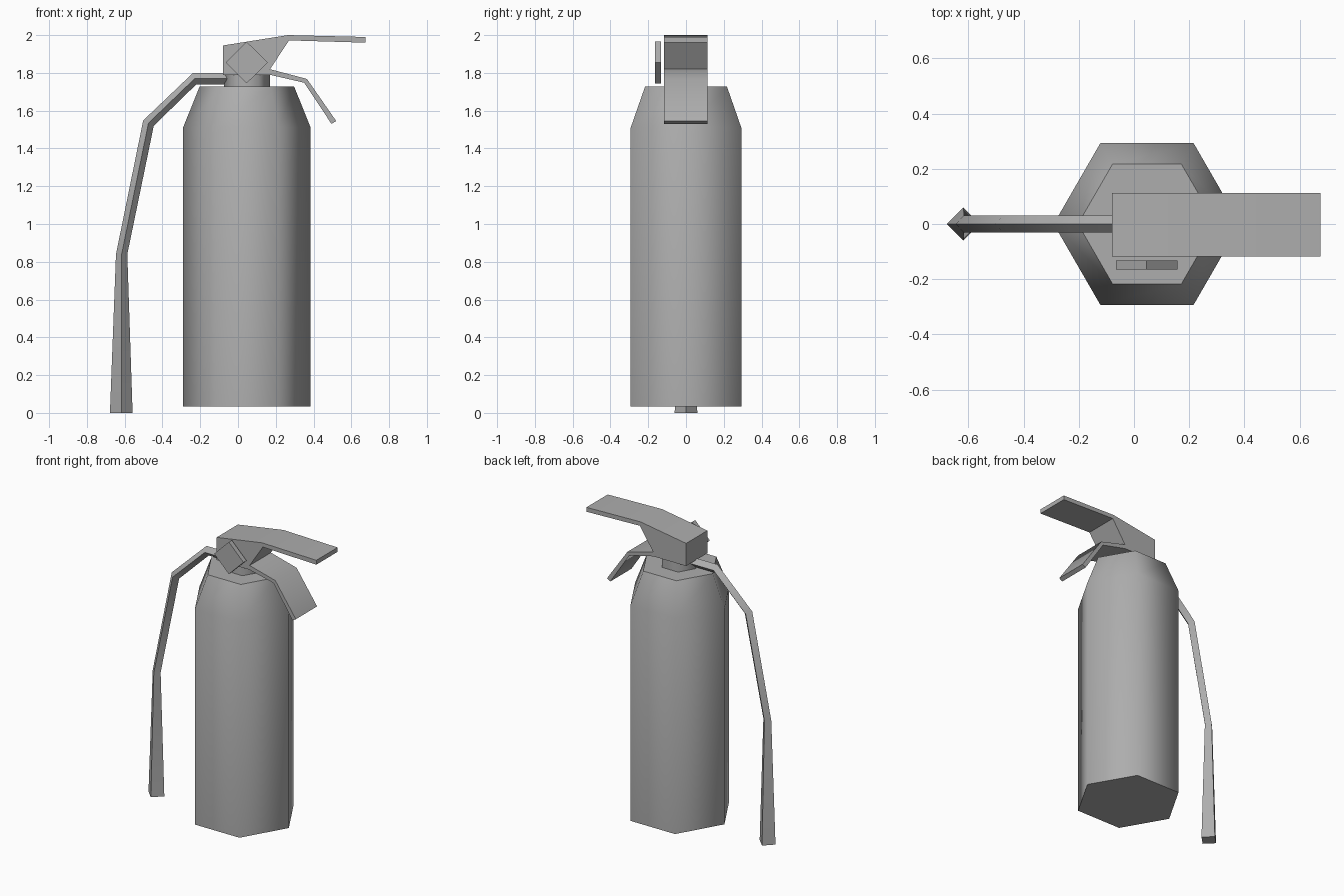
import bpy, bmesh
from math import cos, sin, pi, radians

if "Cube" in bpy.data.objects:
    bpy.data.objects.remove(bpy.data.objects["Cube"])

# Mid-grey paint shared by every part
grey = bpy.data.materials.new("mid_grey")
grey.diffuse_color = (0.42, 0.42, 0.42, 1)
grey.use_nodes = True
grey.node_tree.nodes["Principled BSDF"].inputs["Base Color"].default_value = grey.diffuse_color


def finish(name, bm, smooth=None):
    bmesh.ops.recalc_face_normals(bm, faces=bm.faces)
    mesh = bpy.data.meshes.new(name)
    bm.to_mesh(mesh)
    bm.free()
    mesh.materials.append(grey)
    ob = bpy.data.objects.new(name, mesh)
    bpy.context.collection.objects.link(ob)
    if smooth:
        bpy.ops.object.select_all(action='DESELECT')
        bpy.context.view_layer.objects.active = ob
        ob.select_set(True)
        bpy.ops.object.shade_smooth_by_angle(angle=radians(smooth))
    return ob


def loft(name, rings, smooth=None):
    """Skin a list of equal-length closed rings and cap both ends."""
    bm = bmesh.new()
    loops = [[bm.verts.new(p) for p in ring] for ring in rings]
    n = len(loops[0])
    for a, b in zip(loops, loops[1:]):
        for i in range(n):
            j = (i + 1) % n
            bm.faces.new((a[i], a[j], b[j], b[i]))
    bm.faces.new(loops[0])
    bm.faces.new(loops[-1])
    return finish(name, bm, smooth)


def hexagon(r, z, cx=0.047):
    return [(cx + r * cos(i * pi / 3), r * sin(i * pi / 3), z) for i in range(6)]


def extrude_xz(name, profile, y0, y1, smooth=None):
    return loft(name, [[(x, y, z) for x, z in profile] for y in (y0, y1)], smooth)


# Tank with tapered shoulder, and neck
loft("tank", [hexagon(0.338, 0.035), hexagon(0.338, 1.51), hexagon(0.25, 1.728)], 65)
loft("neck", [hexagon(0.122, 1.725), hexagon(0.122, 1.795)], 65)

# Valve block with squeeze handle on top
extrude_xz("valve_handle", [(-0.08, 1.79), (-0.08, 1.945), (0.265, 2.0), (0.675, 1.99),
                            (0.675, 1.96), (0.27, 1.972), (0.17, 1.82), (0.17, 1.79)],
           -0.117, 0.113, 30)

# Lower carrying lever
extrude_xz("lower_lever", [(0.16, 1.822), (0.365, 1.768), (0.52, 1.545),
                           (0.495, 1.53), (0.35, 1.748), (0.16, 1.792)],
           -0.117, 0.113, 60)

# Four-sided pressure gauge
extrude_xz("gauge", [(-0.065, 1.855), (0.046, 1.965), (0.157, 1.855), (0.046, 1.745)],
           -0.165, -0.132)


# Hose and nozzle: diamond sections given as outer point, inner point, half depth
def diamond(outer, inner, r):
    mx, mz = (outer[0] + inner[0]) / 2, (outer[1] + inner[1]) / 2
    return [(outer[0], 0, outer[1]), (mx, r, mz), (inner[0], 0, inner[1]), (mx, -r, mz)]


loft("hose_and_nozzle", [diamond((-0.05, 1.80), (-0.05, 1.738), 0.031),
                         diamond((-0.238, 1.80), (-0.222, 1.738), 0.031),
                         diamond((-0.502, 1.548), (-0.446, 1.52), 0.031),
                         diamond((-0.646, 0.84), (-0.586, 0.84), 0.031),
                         diamond((-0.678, 0), (-0.558, 0), 0.06)], 60)
